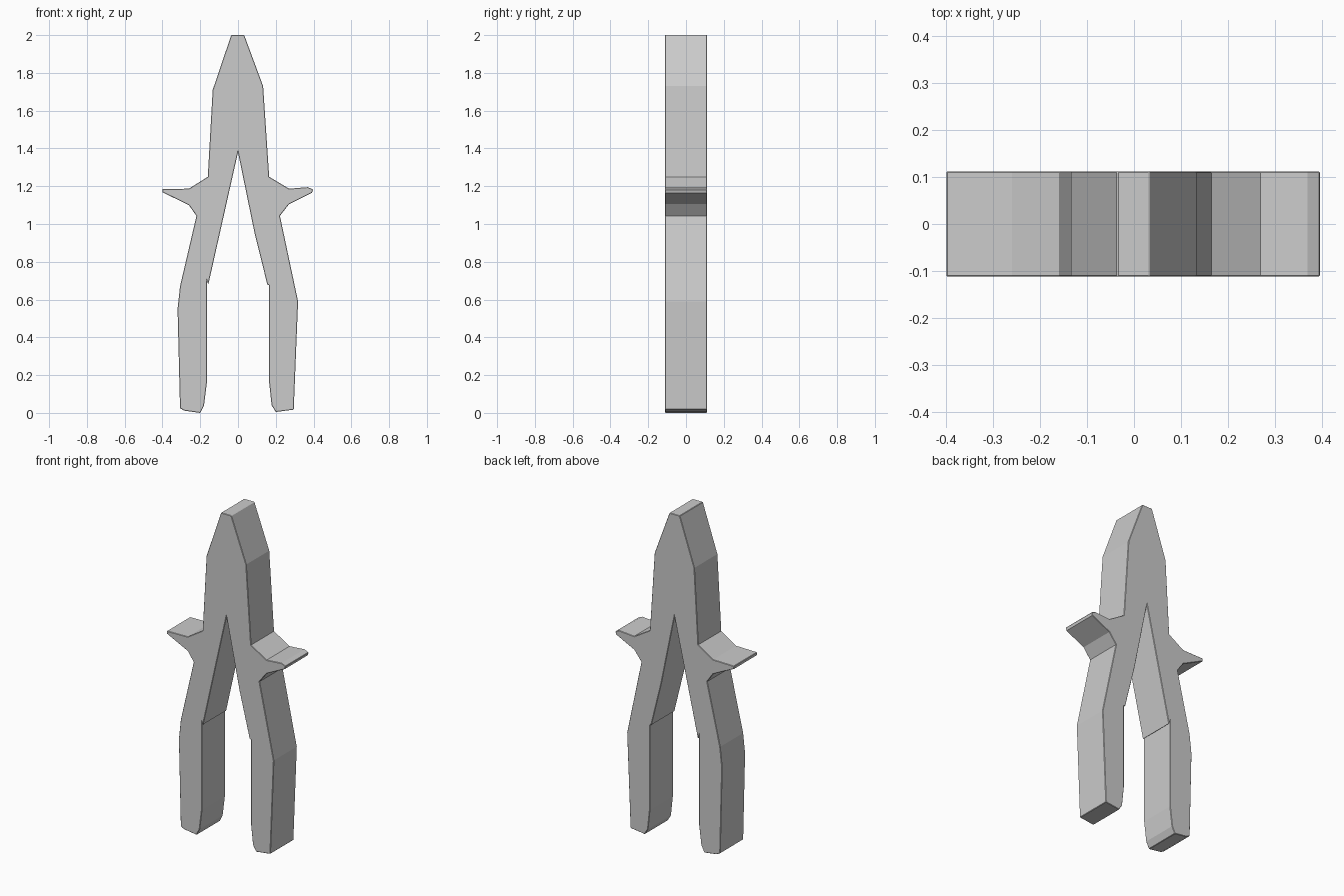
import bpy
import bmesh
from mathutils import Vector

cube = bpy.data.objects.get("Cube")
if cube:
    bpy.data.objects.remove(cube, do_unlink=True)

HALF_DEPTH = 0.112

# One flat grey for the whole tool
grey = bpy.data.materials.new("plain_grey")
grey.use_nodes = True
colour = (0.6, 0.6, 0.6, 1)
grey.diffuse_color = colour
grey.node_tree.nodes["Principled BSDF"].inputs["Base Color"].default_value = colour

# Outline runs down the left side, up the crotch, and back over the right side
left_jaw = [(0.033, 2.0), (0.133, 1.73), (0.165, 1.25)]
left_guard = [(0.27, 1.187), (0.37, 1.195), (0.397, 1.183), (0.392, 1.165),
              (0.27, 1.105), (0.222, 1.043)]
left_handle = [(0.318, 0.59), (0.295, 0.017), (0.2, 0.005), (0.178, 0.04),
               (0.165, 0.16), (0.165, 0.675), (0.155, 0.68), (0.088, 0.95)]
crotch = [(0, 1.38)]

right_jaw = [(0.036, 2.0), (0.134, 1.71), (0.16, 1.25)]
right_guard = [(0.26, 1.187), (0.4, 1.185), (0.4, 1.168), (0.26, 1.1),
               (0.22, 1.043)]
right_handle = [(0.307, 0.67), (0.32, 0.55), (0.307, 0.025), (0.285, 0.012),
                (0.2, 0), (0.18, 0.04), (0.165, 0.16), (0.165, 0.7),
                (0.157, 0.68)]

right_side = [(-x, z) for x, z in right_jaw + right_guard + right_handle]
outline = left_jaw + left_guard + left_handle + crotch + right_side[::-1]


def extruded_plate(name, profile, half_depth, material):
    """Extrude an x-z profile along y into a closed, flat-shaded solid."""
    bm = bmesh.new()
    face = bm.faces.new([bm.verts.new((x, -half_depth, z)) for x, z in profile])
    result = bmesh.ops.extrude_face_region(bm, geom=[face], use_keep_orig=True)
    moved = [v for v in result["geom"] if isinstance(v, bmesh.types.BMVert)]
    bmesh.ops.translate(bm, verts=moved, vec=Vector((0, 2 * half_depth, 0)))
    bmesh.ops.recalc_face_normals(bm, faces=bm.faces)
    mesh = bpy.data.meshes.new(name)
    bm.to_mesh(mesh)
    bm.free()
    mesh.materials.append(material)
    obj = bpy.data.objects.new(name, mesh)
    bpy.context.collection.objects.link(obj)
    return obj


# Jaws, guards and handles are a single solid
body = extruded_plate("pliers_body", outline, HALF_DEPTH, grey)

# Thin softened rim
rim = body.modifiers.new("rim", 'BEVEL')
rim.width = 0.003
rim.segments = 1
rim.limit_method = 'ANGLE'
rim.angle_limit = 1.2
